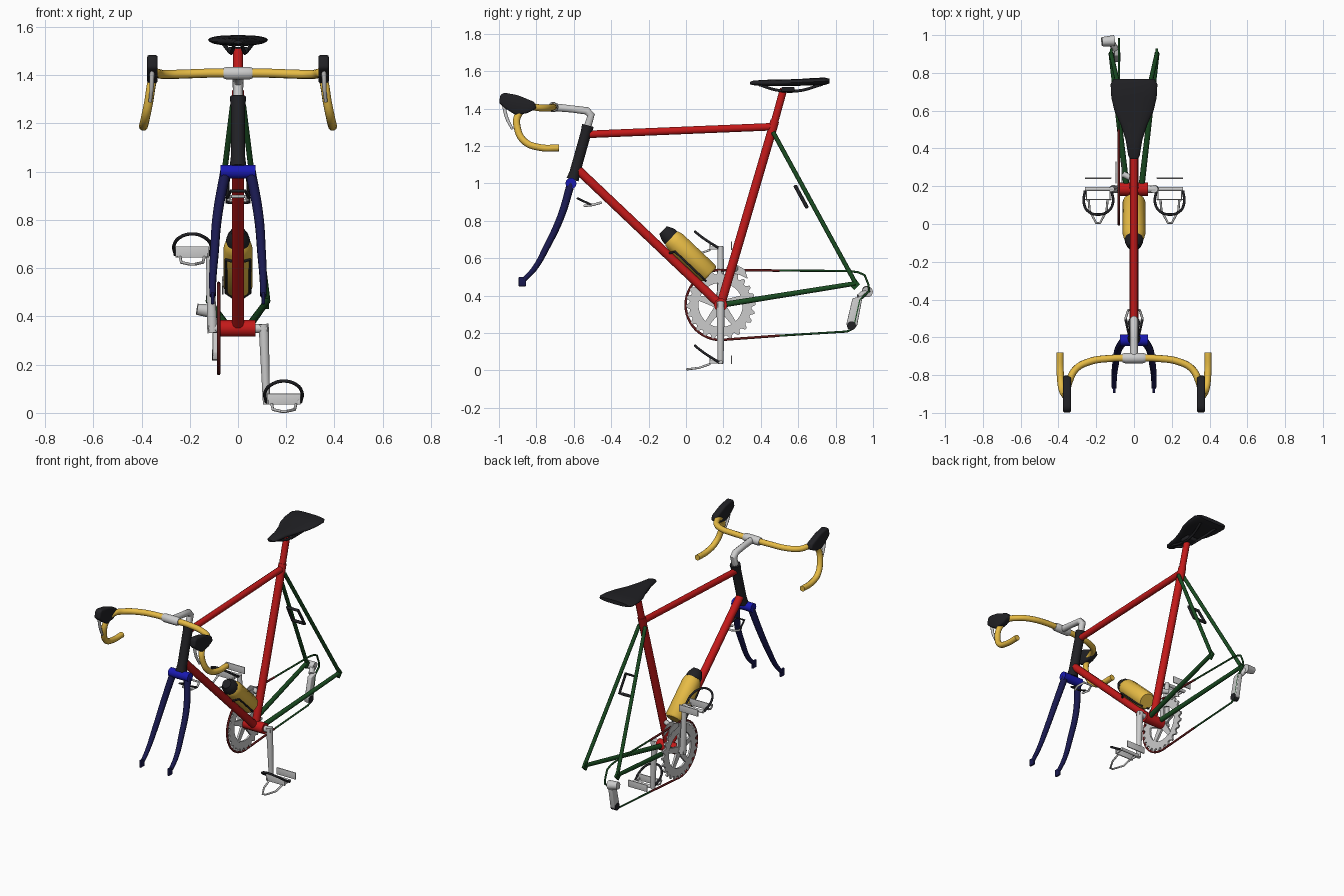
import bpy, bmesh
from math import sin, cos, pi, radians
from mathutils import Vector

COL = {"red": (0.55, 0.01, 0.01), "navy": (0.01, 0.01, 0.08), "blue": (0.01, 0.01, 0.45),
       "green": (0.01, 0.07, 0.015), "black": (0.015, 0.015, 0.018), "yellow": (0.8, 0.5, 0.06),
       "maroon": (0.12, 0.01, 0.01)}
MAT = {}
for n, c in COL.items():
    MAT[n] = bpy.data.materials.new(n)
    MAT[n].diffuse_color = (*c, 1)


def finish(name, mesh, col=None):
    ob = bpy.data.objects.new(name, mesh)
    bpy.context.collection.objects.link(ob)
    mesh.materials.clear()
    if col:
        mesh.materials.append(MAT[col])
    bpy.ops.object.select_all(action='DESELECT')
    ob.select_set(True)
    bpy.context.view_layer.objects.active = ob
    bpy.ops.object.shade_smooth_by_angle(angle=radians(40))
    return ob


def tube(name, pts, r, col=None, smooth=False, closed=False):
    """Round tube along points; r is one radius or one per point."""
    rs = r if isinstance(r, (list, tuple)) else [r] * len(pts)
    cu = bpy.data.curves.new(name, 'CURVE')
    cu.dimensions = '3D'
    cu.bevel_depth, cu.bevel_resolution, cu.use_fill_caps = 1, 3, True
    sp = cu.splines.new('BEZIER' if smooth else 'POLY')
    P = sp.bezier_points if smooth else sp.points
    P.add(len(pts) - 1)
    for p, co, rad in zip(P, pts, rs):
        p.co = co if smooth else (*co, 1)
        p.radius = rad
        if smooth:
            p.handle_left_type = p.handle_right_type = 'AUTO'
    sp.resolution_u = 8
    sp.use_cyclic_u = closed
    tmp = bpy.data.objects.new("tmp", cu)
    bpy.context.collection.objects.link(tmp)
    me = bpy.data.meshes.new_from_object(tmp.evaluated_get(bpy.context.evaluated_depsgraph_get()))
    bpy.data.objects.remove(tmp)
    return finish(name, me, col)


def slab(name, yz, x0, x1, col=None, bevel=0.0):
    """Side profile (y, z) extruded from x0 to x1."""
    bm = bmesh.new()
    f = bm.faces.new([bm.verts.new((x0, y, z)) for y, z in yz])
    g = bmesh.ops.extrude_face_region(bm, geom=[f])
    bmesh.ops.translate(bm, vec=(x1 - x0, 0, 0), verts=[v for v in g['geom'] if isinstance(v, bmesh.types.BMVert)])
    bmesh.ops.recalc_face_normals(bm, faces=bm.faces)
    if bevel:
        bmesh.ops.bevel(bm, geom=bm.edges[:], offset=bevel, segments=3, profile=0.5, affect='EDGES')
    me = bpy.data.meshes.new(name)
    bm.to_mesh(me)
    bm.free()
    return finish(name, me, col)


def box(name, c, s, col=None, bevel=0.004):
    y, z, a, b = c[1], c[2], s[1] / 2, s[2] / 2
    return slab(name, [(y - a, z - b), (y + a, z - b), (y + a, z + b), (y - a, z + b)],
                c[0] - s[0] / 2, c[0] + s[0] / 2, col, bevel)


def mx(pts, s):
    return [(s * x, y, z) for x, y, z in pts]


BB = (0, 0.185, 0.35)
# main frame
tube("top_tube", [(0, -0.53, 1.262), (0, 0.46, 1.303)], 0.021, "red")
tube("down_tube", [(0, -0.58, 1.075), BB], 0.025, "red")
tube("seat_tube", [BB, (0, 0.475, 1.335)], 0.025, "red")
tube("seat_post", [(0, 0.46, 1.28), (0, 0.522, 1.505)], 0.021, "red")
tube("bottom_bracket", [(-0.073, *BB[1:]), (0.073, *BB[1:])], 0.036, "red")
tube("head_tube", [(0, -0.606, 1.02), (0, -0.594, 1.06), (0, -0.535, 1.27), (0, -0.524, 1.31)],
     [0.035, 0.03, 0.03, 0.034], "black")

# fork
tube("fork_crown", [(-0.073, -0.615, 1.0), (0.073, -0.615, 1.0)], 0.03, "blue")
for s, side in ((1, "right"), (-1, "left")):
    tube(f"fork_blade_{side}", mx([(0.052, -0.615, 1.0), (0.085, -0.67, 0.82), (0.098, -0.745, 0.66),
         (0.105, -0.81, 0.545), (0.105, -0.865, 0.485)], s), [0.022, 0.02, 0.018, 0.015, 0.013], "navy", True)
    box(f"fork_tip_{side}", (0.105 * s, -0.875, 0.475), (0.014, 0.04, 0.05), "navy")
    # rear triangle
    tube(f"seat_stay_{side}", mx([(0.022, 0.465, 1.275), (0.122, 0.905, 0.47)], s), 0.012, "green")
    tube(f"chain_stay_{side}", mx([(0.04, 0.2, 0.352), (0.122, 0.905, 0.465)], s), [0.016, 0.013], "green")
    slab(f"dropout_{side}", [(0.88, 0.45), (0.9, 0.43), (0.93, 0.46), (0.9, 0.5)],
         s * 0.114, s * 0.128, "green")

# stem
tube("stem", [(0, -0.527, 1.30), (0, -0.508, 1.365), (0, -0.53, 1.388), (0, -0.61, 1.398), (0, -0.71, 1.408)],
     [0.021, 0.022, 0.022, 0.02, 0.022], None)
tube("bar_clamp", [(-0.06, -0.71, 1.408), (-0.045, -0.71, 1.408), (0.045, -0.71, 1.408), (0.06, -0.71, 1.408)],
     [0.023, 0.028, 0.028, 0.023])

# drop bar, hoods and levers
half = [(0.13, -0.712, 1.408), (0.24, -0.73, 1.404), (0.31, -0.77, 1.403), (0.345, -0.84, 1.405),
        (0.357, -0.895, 1.37), (0.37, -0.9, 1.29), (0.384, -0.86, 1.222), (0.391, -0.78, 1.192), (0.392, -0.68, 1.19)]
tube("handlebar", mx(half[::-1], -1) + [(0, -0.71, 1.408)] + half, 0.019, "yellow", True)
for s, side in ((1, "right"), (-1, "left")):
    slab(f"brake_hood_{side}", [(-0.80, 1.40), (-0.85, 1.375), (-0.91, 1.365), (-0.965, 1.40), (-1.0, 1.43),
         (-0.992, 1.475), (-0.97, 1.485), (-0.9, 1.472), (-0.81, 1.435)],
         s * 0.333, s * 0.377, "black", 0.011)
    tube(f"brake_lever_{side}", mx([(0.356, -0.975, 1.42), (0.358, -0.958, 1.35), (0.364, -0.928, 1.29)], s),
         [0.01, 0.009, 0.007], None, True)
    # saddle rails
    tube(f"saddle_rail_{side}", mx([(0.015, 0.39, 1.528), (0.025, 0.49, 1.498), (0.032, 0.6, 1.495),
         (0.06, 0.73, 1.53)], s), 0.008, "black", True)

# saddle lofted from rounded cross-sections: y, half width, bottom z, top z
secs = [(0.343, 0.018, 1.53, 1.543), (0.36, 0.03, 1.525, 1.55), (0.45, 0.045, 1.52, 1.555), (0.53, 0.072, 1.52, 1.556),
        (0.60, 0.104, 1.522, 1.558), (0.67, 0.12, 1.523, 1.563), (0.74, 0.124, 1.526, 1.566), (0.768, 0.108, 1.535, 1.56)]
bm = bmesh.new()
rings = []
for y, w, b, t in secs:
    ring = []
    for i in range(20):
        a = 2 * pi * i / 20
        k = cos(a)
        ring.append(bm.verts.new((w * abs(k) ** 0.7 * (1 if k > 0 else -1), y, (b + t) / 2 + (t - b) / 2 * sin(a))))
    rings.append(ring)
for p, q in zip(rings, rings[1:]):
    for i in range(20):
        bm.faces.new((p[i], p[(i + 1) % 20], q[(i + 1) % 20], q[i]))
bm.faces.new(rings[0])
bm.faces.new(rings[-1])
bmesh.ops.recalc_face_normals(bm, faces=bm.faces)
me = bpy.data.meshes.new("saddle")
bm.to_mesh(me)
bm.free()
finish("saddle", me, "black")
box("saddle_clamp", (0, 0.545, 1.503), (0.085, 0.07, 0.026), "black", 0.006)

# water bottle lying along the down tube, with cage strips
ax, nr = Vector((0, -0.726, 0.688)), Vector((0, 0.688, 0.726))
base = Vector((0, 0.128, 0.513))
on = lambda d, x=0, n=0: tuple(base + ax * d + nr * n + Vector((x, 0, 0)))
tube("bottle", [on(d) for d in (0, 0.012, 0.25, 0.275, 0.29)], [0.05, 0.06, 0.06, 0.055, 0.046], "yellow")
tube("bottle_cap", [on(d) for d in (0.285, 0.31, 0.33, 0.345)], [0.05, 0.048, 0.038, 0.03], "black")
for s, side in ((1, "right"), (-1, "left")):
    tube(f"bottle_cage_{side}", [on(-0.008, 0.02 * s, -0.04), on(0.02, s * 0.05, -0.04), on(0.22, s * 0.05, -0.04),
         on(0.235, s * 0.02, -0.066)], 0.006, "black")

# brake calipers
tube("front_brake", [(-0.03, -0.545, 0.88), (-0.045, -0.5, 0.885), (-0.03, -0.455, 0.897), (0.03, -0.455, 0.897),
     (0.045, -0.5, 0.885), (0.03, -0.545, 0.88)], 0.007)
tube("front_brake_bridge", [(-0.045, -0.505, 0.885), (-0.03, -0.58, 0.92), (0.03, -0.58, 0.92), (0.045, -0.505, 0.885)],
     0.006, "black")
tube("rear_brake", [(-0.04, 0.585, 0.985), (0.04, 0.585, 0.985), (0.045, 0.645, 0.875), (0.02, 0.645, 0.875),
     (-0.02, 0.645, 0.875), (-0.045, 0.645, 0.875)], 0.01, "black", closed=True)

# chainring: toothed ring, spokes and hub
bm = bmesh.new()
cx, n = -0.08, 96
loops = []
for x in (cx - 0.006, cx + 0.006):
    for inner in (0, 1):
        lp = []
        for i in range(n):
            a = 2 * pi * i / n
            r = 0.118 if inner else (0.186 if i % 4 < 2 else 0.166)
            lp.append(bm.verts.new((x, BB[1] + r * cos(a), BB[2] + r * sin(a))))
        loops.append(lp)
lo, li, ro, ri = loops
for a, b in ((lo, li), (li, ri), (ri, ro), (ro, lo)):
    for i in range(n):
        j = (i + 1) % n
        bm.faces.new((a[i], a[j], b[j], b[i]))
bmesh.ops.recalc_face_normals(bm, faces=bm.faces)
me = bpy.data.meshes.new("chainring")
bm.to_mesh(me)
bm.free()
finish("chainring", me)
for k in range(5):
    a = pi / 2 + 2 * pi * k / 5
    d, t = Vector((cos(a), sin(a))), Vector((-sin(a), cos(a)))
    c = Vector(BB[1:])
    slab(f"chainring_spoke_{k + 1}", [tuple(c + d * r + t * w) for r, w in
         ((0.02, -0.022), (0.125, -0.014), (0.125, 0.014), (0.02, 0.022))], cx - 0.007, cx + 0.007)
tube("crank_axle", [(-0.122, *BB[1:]), (0.122, *BB[1:])], 0.02)

# chain
arc = [(cx, BB[1] + 0.187 * cos(pi / 2 + pi * i / 24), BB[2] + 0.187 * sin(pi / 2 + pi * i / 24)) for i in range(25)]
tube("chain_front", [(cx, 0.5, 0.534)] + arc + [(cx, 0.5, 0.186)], 0.007, "maroon")
tube("chain_rear", [(cx, y, z) for y, z in ((0.5, 0.534), (0.87, 0.532), (0.92, 0.525), (0.955, 0.51), (0.975, 0.46),
     (0.98, 0.425), (0.93, 0.38), (0.895, 0.225), (0.86, 0.208), (0.5, 0.186))], 0.006, "green")

# cranks and pedals; the left one points up
for s, up, dz, side in ((1, -1, 0, "right"), (-1, 1, 0.61, "left")):
    z0 = 0.045 + dz
    tube(f"crank_{side}", [(s * 0.105, 0.185, 0.35 - up * 0.018), (s * 0.107, 0.185, 0.35), (s * 0.117, 0.185, z0 + 0.02 * -up),
         (s * 0.117, 0.185, z0 + 0.01 * up)], [0.022, 0.022, 0.016, 0.014])
    tube(f"pedal_axle_{side}", [(s * 0.11, 0.185, z0), (s * 0.26, 0.185, z0)], 0.011)
    for y, tag in ((0.13, "front"), (0.243, "rear")):
        box(f"pedal_plate_{tag}_{side}", (s * 0.19, y, z0 + 0.012), (0.14, 0.007, 0.045), None, 0.001)
    for x, tag in ((0.128, "inner"), (0.252, "outer")):
        box(f"pedal_side_{tag}_{side}", (s * x, 0.155, z0), (0.006, 0.06, 0.016), None, 0.001)
    tube(f"toe_clip_{side}", [(s * x, y, z + dz) for x, y, z in ((0.14, 0.13, 0.035), (0.145, 0.07, 0.014),
         (0.18, 0.005, 0.006), (0.2, 0.005, 0.006), (0.235, 0.07, 0.014), (0.24, 0.13, 0.035))], 0.006, None)
    tube(f"toe_strap_{side}", [(s * x, y, z + dz) for x, y, z in ((0.118, 0.175, 0.045), (0.112, 0.11, 0.085),
         (0.14, 0.065, 0.118), (0.19, 0.05, 0.132), (0.24, 0.065, 0.118), (0.265, 0.11, 0.085), (0.26, 0.175, 0.045))],
         0.007, "black", True)

# derailleurs
slab("rear_derailleur_cage", [(0.89, 0.385), (0.945, 0.40), (0.915, 0.24), (0.895, 0.222), (0.865, 0.22), (0.858, 0.25)],
     -0.105, -0.075, None, 0.005)
tube("rear_derailleur_arm", [(-0.10, 0.925, 0.39), (-0.115, 0.955, 0.415), (-0.14, 0.97, 0.425)], 0.018)
tube("rear_derailleur_body", [(-0.105, 0.97, 0.42), (-0.17, 0.965, 0.43)], [0.03, 0.024])
tube("jockey_wheel", [(-0.108, 0.885, 0.24), (-0.072, 0.885, 0.24)], 0.024, "black")
for x, tag in ((-0.096, "outer"), (-0.064, "inner")):
    slab(f"front_derailleur_{tag}", [(0.215, 0.55), (0.27, 0.565), (0.315, 0.54), (0.33, 0.49), (0.29, 0.51), (0.22, 0.525)],
         x - 0.003, x + 0.003)
tube("front_derailleur_arm", [(-0.06, 0.265, 0.545), (-0.02, 0.245, 0.545)], 0.016)
